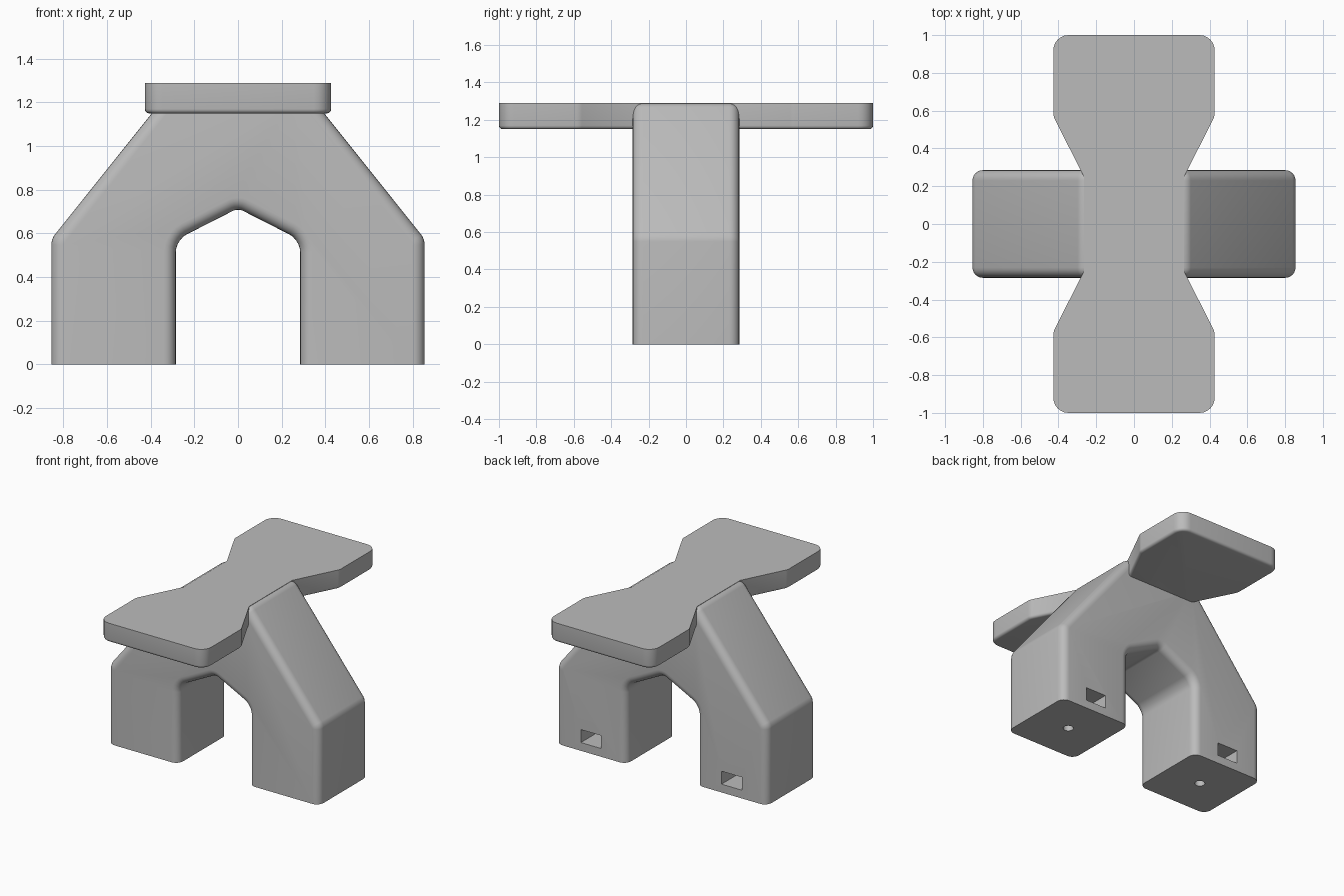
import bpy
import bmesh
from math import radians
from mathutils import Matrix

if "Cube" in bpy.data.objects:
    bpy.data.objects.remove(bpy.data.objects["Cube"])

# Single grey finish
grey = bpy.data.materials.new("plain_grey")
grey.use_nodes = True
colour = (0.5, 0.5, 0.5, 1)
grey.diffuse_color = colour
grey.node_tree.nodes["Principled BSDF"].inputs["Base Color"].default_value = colour

LEG_X = 0.57      # leg centre
HALF_DEPTH = 0.285
TOP = 1.29
UNDER = 1.15      # underside of the plate


def prism(points, offset):
    """Extrude a closed outline of 3D points along a vector."""
    bm = bmesh.new()
    face = bm.faces.new([bm.verts.new(p) for p in points])
    result = bmesh.ops.extrude_face_region(bm, geom=[face])
    moved = [v for v in result["geom"] if isinstance(v, bmesh.types.BMVert)]
    bmesh.ops.translate(bm, verts=moved, vec=offset)
    bmesh.ops.recalc_face_normals(bm, faces=bm.faces)
    return bm


def round_edges(bm, rule, size, segments):
    """Bevel the edges whose two end points satisfy the rule."""
    edges = [e for e in bm.edges if rule(e.verts[0].co, e.verts[1].co)]
    bmesh.ops.bevel(bm, geom=edges, offset=size, segments=segments,
                    profile=0.5, affect="EDGES", clamp_overlap=False)


def add_object(name, bm):
    mesh = bpy.data.meshes.new(name)
    bm.to_mesh(mesh)
    bm.free()
    mesh.materials.append(grey)
    obj = bpy.data.objects.new(name, mesh)
    bpy.context.collection.objects.link(obj)
    return obj


def select_only(obj):
    bpy.ops.object.select_all(action="DESELECT")
    obj.select_set(True)
    bpy.context.view_layer.objects.active = obj


def cut(obj, bm):
    """Subtract a temporary solid from an object."""
    cutter = add_object("cutter", bm)
    cutter.hide_render = True
    mod = obj.modifiers.new("cut", "BOOLEAN")
    mod.operation = "DIFFERENCE"
    mod.solver = "EXACT"
    mod.object = cutter
    select_only(obj)
    bpy.ops.object.modifier_apply(modifier=mod.name)
    bpy.data.objects.remove(cutter)


def smooth(obj):
    select_only(obj)
    bpy.ops.object.shade_smooth_by_angle(angle=radians(35))


# Arch: two legs joined under a sloping shoulder, with a gabled opening
half = [(0.285, 0), (0.855, 0), (0.855, 0.575), (0.285, TOP - 0.002)]
left_inner = (0.285, 0.57)
outline = ([(0, 0.715), left_inner] + half
           + [(-x, z) for x, z in reversed(half)] + [(-0.285, 0.57)])
bm = prism([(x, -HALF_DEPTH, z) for x, z in outline], (0, 2 * HALF_DEPTH, 0))


def along_depth(a, b):
    return abs(a.y - b.y) > HALF_DEPTH


round_edges(bm, lambda a, b: along_depth(a, b) and a.z > 0.1
            and abs(a.x) < 0.3 and a.z < 0.65, 0.055, 5)
round_edges(bm, lambda a, b: along_depth(a, b) and
            (a.z > 0.65 or (abs(a.x) > 0.8 and a.z > 0.1)), 0.025, 4)
round_edges(bm, lambda a, b: abs(a.y - b.y) < 0.001
            and abs(abs(a.y) - HALF_DEPTH) < 0.001
            and max(a.z, b.z) > 0.001, 0.055, 6)
arch = add_object("arch", bm)

# Bolt holes under the legs and nut slots in the back
for side in (-1, 1):
    x = side * LEG_X
    slot = bmesh.new()
    bmesh.ops.create_cube(slot, size=1, matrix=Matrix.LocRotScale(
        (x, 0.15, 0.108), None, (0.165, 0.46, 0.095)))
    cut(arch, slot)
    hole = bmesh.new()
    bmesh.ops.create_cone(hole, cap_ends=True, segments=24, radius1=0.034,
                          radius2=0.034, depth=0.4,
                          matrix=Matrix.Translation((x, 0, 0.1)))
    cut(arch, hole)
smooth(arch)

# Top plate: two wide wings narrowing to a waist over the arch
corner = [(0.265, 0.25), (0.427, 0.57), (0.427, 1)]
right = [(x, -y) for x, y in reversed(corner)] + corner
plate_outline = right + [(-x, -y) for x, y in right]
bm = prism([(x, y, UNDER) for x, y in plate_outline], (0, 0, TOP - UNDER))


def upright(a, b):
    return abs(a.z - b.z) > 0.1


round_edges(bm, lambda a, b: upright(a, b) and abs(a.y) > 0.9, 0.08, 6)
round_edges(bm, lambda a, b: upright(a, b)
            and 0.5 < abs(a.y) < 0.6, 0.015, 3)
round_edges(bm, lambda a, b: max(a.z, b.z) < UNDER + 0.001, 0.02, 4)
smooth(add_object("top_plate", bm))
